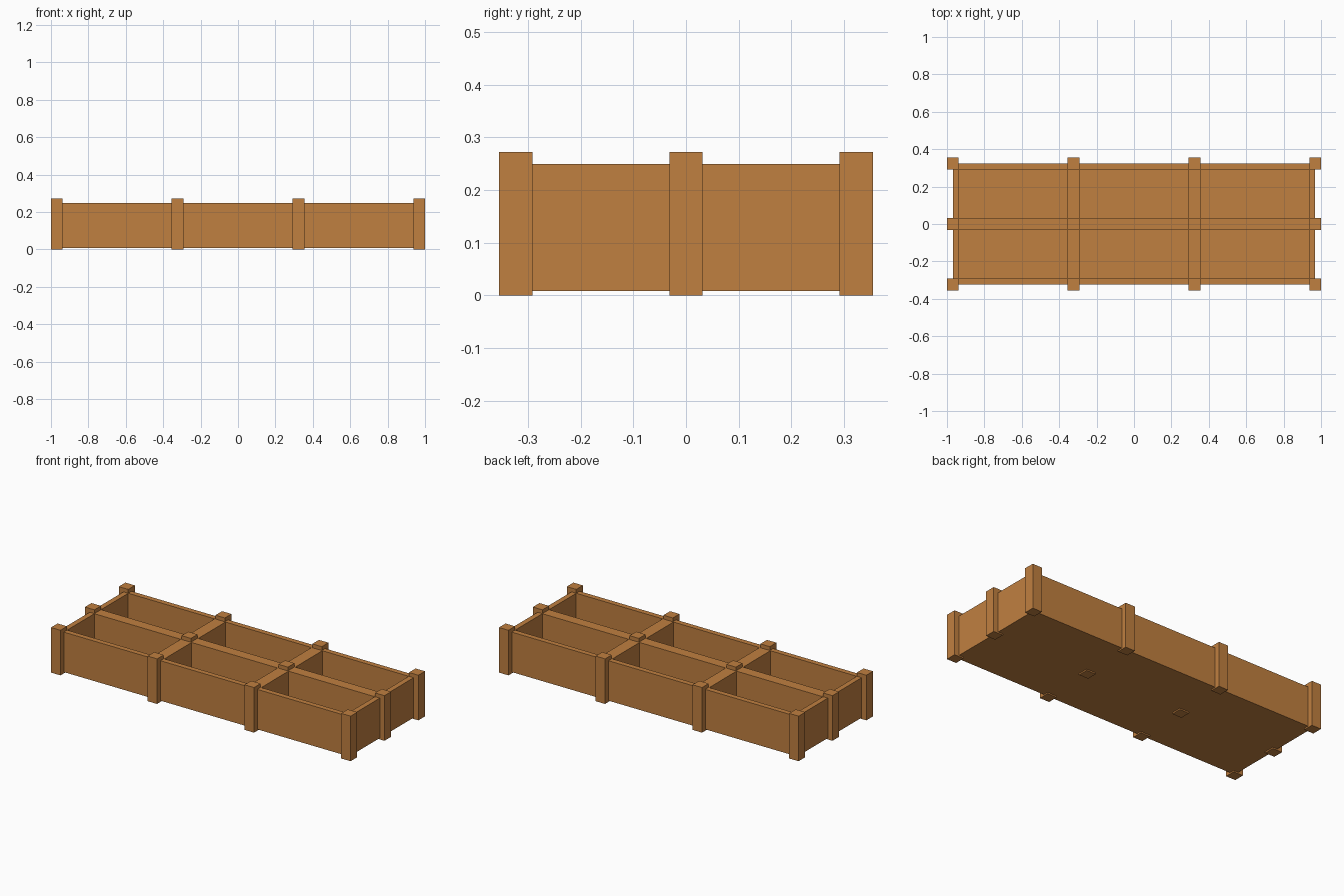
import bpy

if "Cube" in bpy.data.objects:
    bpy.data.objects.remove(bpy.data.objects["Cube"])

wood = bpy.data.materials.new("warm wood")
wood.diffuse_color = (0.527, 0.214, 0.051, 1)
wood.use_nodes = True
wood.node_tree.nodes["Principled BSDF"].inputs["Base Color"].default_value = wood.diffuse_color

POST_W, POST_H = 0.063, 0.272
X_END, X_MID, Y_END = 0.9685, 0.3235, 0.323
WALL_T, Z0, Z1 = 0.032, 0.008, 0.249


def box(name, x0, x1, y0, y1, z0, z1):
    bpy.ops.mesh.primitive_cube_add(
        size=1, location=((x0 + x1) / 2, (y0 + y1) / 2, (z0 + z1) / 2))
    ob = bpy.context.object
    ob.name = name
    ob.scale = (x1 - x0, y1 - y0, z1 - z0)
    bpy.ops.object.transform_apply(location=False, rotation=False, scale=True)
    ob.data.materials.append(wood)
    return ob


# Grid of square posts, slightly taller than the walls
h = POST_W / 2
for x in (-X_END, -X_MID, X_MID, X_END):
    for y in (-Y_END, 0, Y_END):
        box("post", x - h, x + h, y - h, y + h, 0, POST_H)

# Outer walls, each with its outer face on the post centre line
xi, yi = X_END - WALL_T, Y_END - WALL_T
box("front_wall", -X_END, X_END, -Y_END, -yi, Z0, Z1)
box("back_wall", -X_END, X_END, yi, Y_END, Z0, Z1)
box("left_wall", -X_END, -xi, -yi, yi, Z0, Z1)
box("right_wall", xi, X_END, -yi, yi, Z0, Z1)

# Floor panel
box("floor", -xi, xi, -yi, yi, Z0, Z0 + WALL_T)

# Lengthwise divider and two cross dividers, making six compartments
d, c = 0.032, 0.036
box("long_divider", -xi, xi, -d, d, Z0 + WALL_T, Z1)
for x in (-X_MID, X_MID):
    for y0, y1 in ((-yi, -d), (d, yi)):
        box("cross_divider", x - c, x + c, y0, y1, Z0 + WALL_T, Z1)
